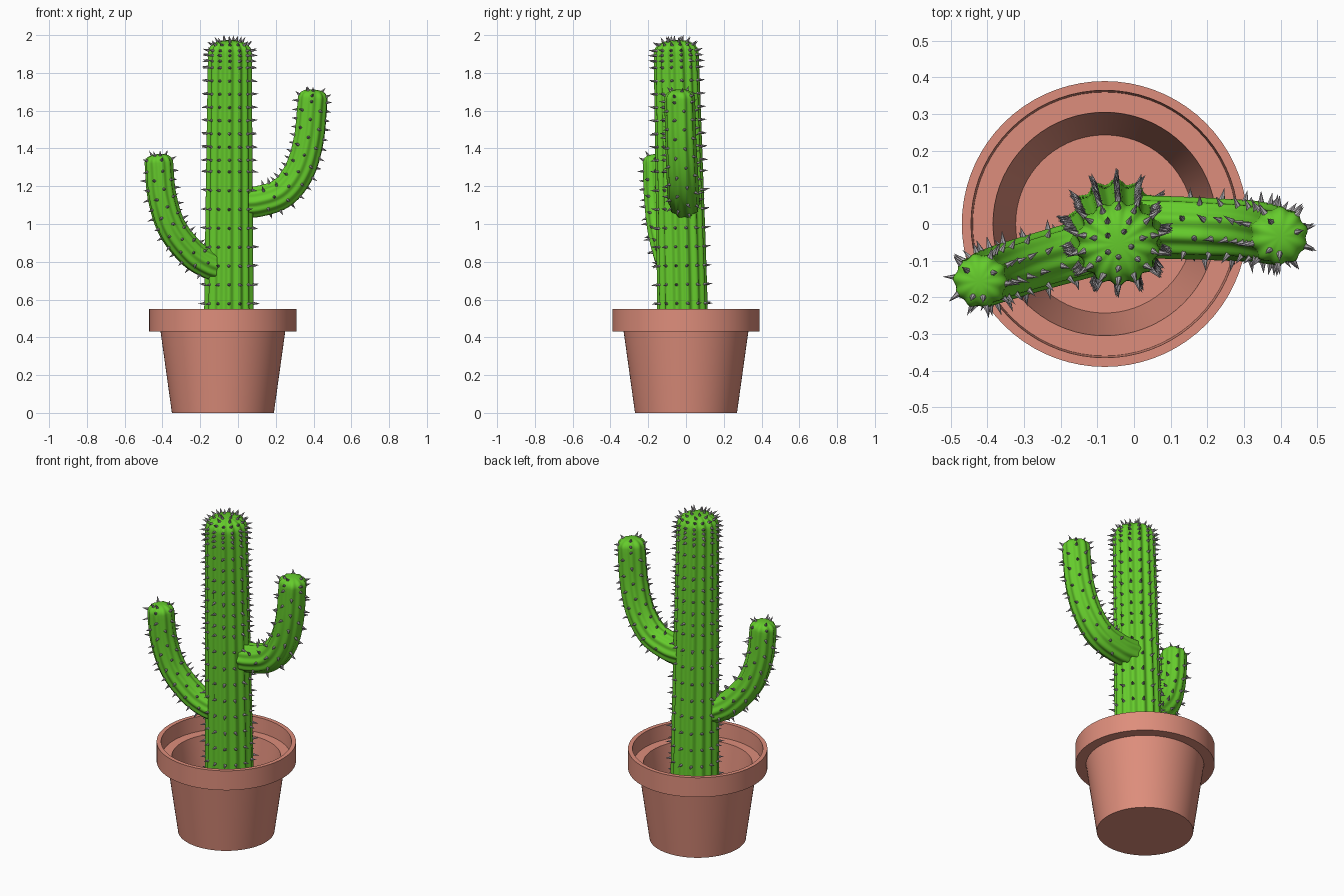
import bpy, math, random
from mathutils import Vector

if "Cube" in bpy.data.objects:
    bpy.data.objects.remove(bpy.data.objects["Cube"])

random.seed(4)


def material(name, rgb):
    m = bpy.data.materials.new(name)
    m.diffuse_color = (*rgb, 1)
    m.use_nodes = True
    m.node_tree.nodes["Principled BSDF"].inputs["Base Color"].default_value = m.diffuse_color
    return m


TERRACOTTA = material("terracotta", (0.73, 0.27, 0.2))
GREEN = material("green", (0.13, 0.6, 0.025))
GREY = material("spine_grey", (0.4, 0.38, 0.4))


def make(name, verts, faces, mat, smooth=None):
    me = bpy.data.meshes.new(name)
    me.from_pydata([tuple(v) for v in verts], [], faces)
    me.materials.append(mat)
    ob = bpy.data.objects.new(name, me)
    bpy.context.collection.objects.link(ob)
    if smooth:
        bpy.ops.object.select_all(action='DESELECT')
        ob.select_set(True)
        bpy.context.view_layer.objects.active = ob
        bpy.ops.object.shade_smooth_by_angle(angle=math.radians(smooth))
    return ob


def skin(rings, n):
    """Quads between consecutive rings of n vertices, fan-free n-gon ends."""
    faces = [(r * n + i, r * n + (i + 1) % n, (r + 1) * n + (i + 1) % n, (r + 1) * n + i)
             for r in range(rings - 1) for i in range(n)]
    faces.append(tuple(reversed(range(n))))
    faces.append(tuple(range((rings - 1) * n, rings * n)))
    return faces


# Pot: lathed from bottom, up the outside, over the rim and down to the inner floor
N = 72
profile = [(0.27, 0), (0.33, 0.43), (0.39, 0.43), (0.39, 0.55), (0.365, 0.55),
           (0.36, 0.46), (0.305, 0.46), (0.243, 0.03)]
verts = [(-0.08 + r * math.cos(2 * math.pi * i / N), r * math.sin(2 * math.pi * i / N), z)
         for r, z in profile for i in range(N)]
make("pot", verts, skin(len(profile), N), TERRACOTTA, 30)


def catmull(pts, steps):
    p = [2 * pts[0] - pts[1]] + pts + [2 * pts[-1] - pts[-2]]
    out = []
    for k in range(1, len(p) - 2):
        a, b, c, d = p[k - 1:k + 3]
        for s in range(steps):
            t = s / steps
            out.append(0.5 * (2 * b + (c - a) * t + (2 * a - 5 * b + 4 * c - d) * t * t
                              + (3 * b - a - 3 * c + d) * t ** 3))
    return out + [pts[-1]]


def stem(name, pts, r0, r1, cap, ribs, depth, row_lengths, cap_angles, stagger, start):
    """Ribbed tube with a rounded tip, plus rows of spines along the ribs."""
    path = catmull([Vector(p) for p in pts], 8)
    # frames carried along the path without twisting
    frames, dist, length = [], [], 0.0
    x = Vector((0, -1, 0))
    for i, p in enumerate(path):
        t = (path[min(i + 1, len(path) - 1)] - path[max(i - 1, 0)]).normalized()
        x = (x - t * x.dot(t)).normalized()
        if i:
            length += (p - path[i - 1]).length
        frames.append((p, x.copy(), t.cross(x), t))
        dist.append(length)
    n = ribs * 8

    def point(f, r, a, lift=0.0, groove=1.0):
        r *= 1 - depth * groove * (0.5 - 0.5 * math.cos(ribs * a))
        return f[0] + f[3] * lift + (f[1] * math.cos(a) + f[2] * math.sin(a)) * r

    def cap_ring(a):
        return r1 * math.cos(a) ** 0.75, cap * math.sin(a)

    verts = []
    for f, d in zip(frames, dist):
        r = r0 + (r1 - r0) * d / length
        verts += [point(f, r, 2 * math.pi * i / n) for i in range(n)]
    caps = [math.radians(a) for a in (12, 24, 36, 48, 60, 70, 78, 84, 88.5)]
    for a in caps:
        r, lift = cap_ring(a)
        verts += [point(frames[-1], r, 2 * math.pi * i / n, lift) for i in range(n)]
    make(name, verts, skin(len(path) + len(caps), n), GREEN, 50)

    sv, sf = [], []

    def spine(base, direction):
        d = (direction.normalized() + Vector([random.uniform(-.2, .2) for _ in range(3)])).normalized()
        u = d.orthogonal().normalized()
        w = d.cross(u)
        k, m = len(sv), 6
        base = base - d * 0.006
        for j in range(m):
            q = 2 * math.pi * j / m
            sv.append(base + (u * math.cos(q) + w * math.sin(q)) * 0.0095)
        sv.append(base + d * random.uniform(0.032, 0.04))
        sf.extend((k + j, k + (j + 1) % m, k + m) for j in range(m))
        sf.append(tuple(k + j for j in reversed(range(m))))

    def frame_at(d):
        i = 0
        while i < len(dist) - 2 and dist[i + 1] < d:
            i += 1
        f, g = frames[i], frames[i + 1]
        s = (d - dist[i]) / (dist[i + 1] - dist[i])
        return tuple(p.lerp(q, s) for p, q in zip(f, g))

    for row in row_lengths:
        for k in range(ribs):
            d = row + (stagger if k % 2 else 0)
            if not start < d < length:
                continue
            f = frame_at(d)
            a = 2 * math.pi * k / ribs
            r = r0 + (r1 - r0) * d / length
            spine(point(f, r, a), f[1] * math.cos(a) + f[2] * math.sin(a))
    for deg, step in cap_angles:
        q = math.radians(deg)
        r, lift = cap_ring(q)
        f = frames[-1]
        for k in range(0, ribs, step):
            a = 2 * math.pi * k / ribs
            out = f[1] * math.cos(a) + f[2] * math.sin(a)
            spine(point(f, r, a, lift), out * math.cos(q) + f[3] * math.sin(q))
    make(name + "_spines", sv, sf, GREY)


# Trunk: slightly leaning column, spines denser near the crown
rows = [0.05 + 0.1 * i for i in range(13)] + [1.31 + 0.07 * i for i in range(7)] + [1.80, 1.835, 1.865]
stem("trunk", [(-0.048, -0.015, 0.03), (-0.048, -0.02, 0.6), (-0.046, -0.035, 1.25), (-0.043, -0.052, 1.905)],
     0.14, 0.119, 0.068, 14, 0.11, rows, [(12, 1), (40, 1), (62, 2), (78, 3)], 0.0, 0.0)

# Arms: tubes that leave the trunk sideways and bend upright
arm_rows = [0.095 * i for i in range(12)]
stem("right_arm", [(0.01, -0.008, 1.115), (0.11, -0.01, 1.12), (0.235, -0.015, 1.165), (0.325, -0.02, 1.28),
                   (0.375, -0.028, 1.45), (0.396, -0.033, 1.665)],
     0.086, 0.081, 0.047, 10, 0.1, arm_rows, [(20, 2), (60, 3)], 0.047, 0.1)
stem("left_arm", [(-0.09, -0.055, 0.772), (-0.16, -0.075, 0.79), (-0.25, -0.1, 0.85), (-0.35, -0.13, 0.98),
                  (-0.403, -0.148, 1.15), (-0.419, -0.155, 1.325)],
     0.08, 0.076, 0.045, 10, 0.1, arm_rows, [(20, 2), (60, 3)], 0.047, 0.06)
